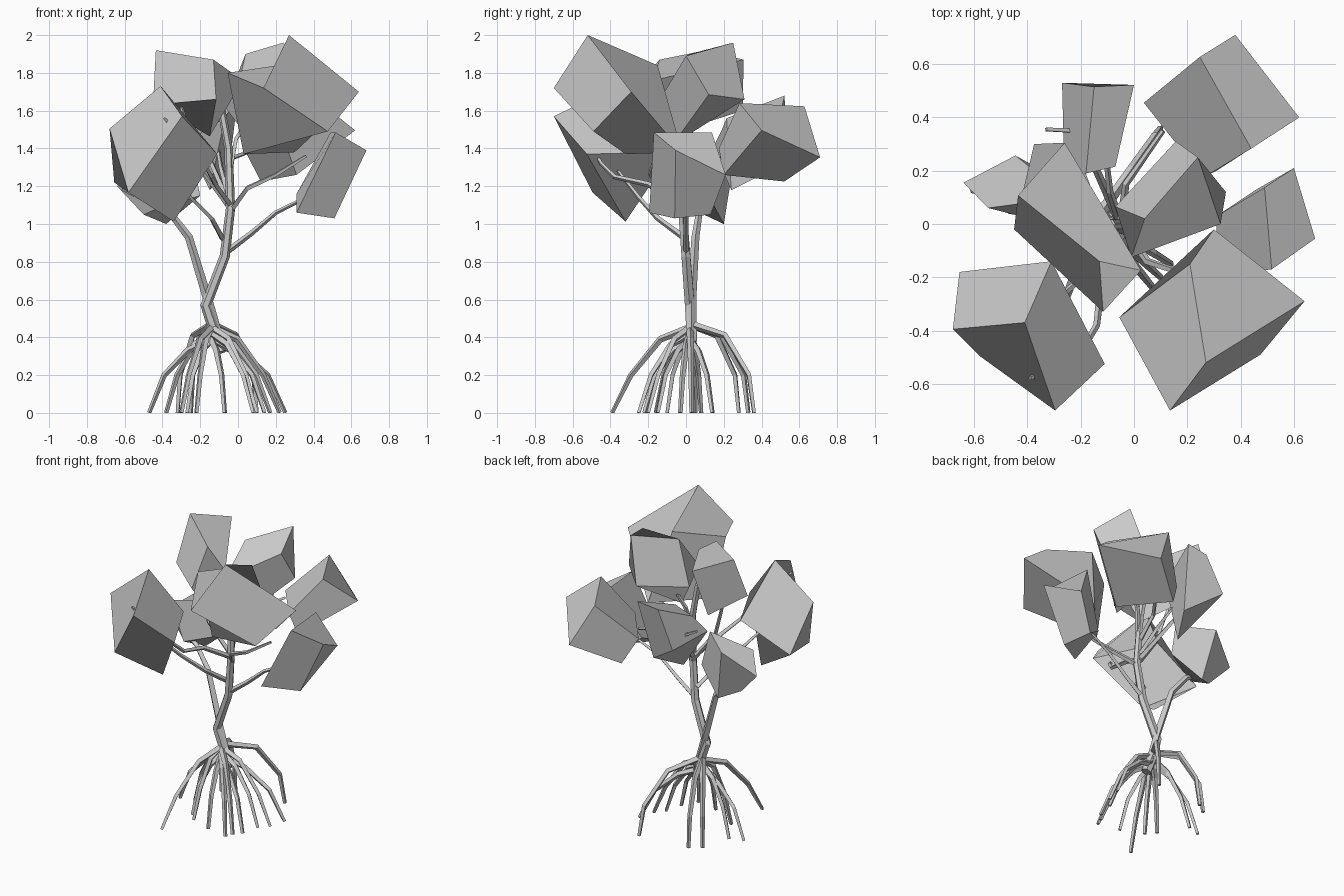
import bpy, bmesh
from mathutils import Vector

ROOT_TOP = Vector((-0.14, 0.02, 0.39))


def tube(name, points, r0, r1, res=0):
    """Tapered low-poly limb along a path, feet clamped to the ground."""
    cu = bpy.data.curves.new(name, 'CURVE')
    cu.dimensions = '3D'
    cu.bevel_depth = 1.0
    cu.bevel_resolution = res
    cu.use_fill_caps = True
    sp = cu.splines.new('POLY')
    sp.points.add(len(points) - 1)
    sp.use_smooth = False
    for i, p in enumerate(points):
        sp.points[i].co = (*p, 1)
        sp.points[i].radius = r0 + (r1 - r0) * i / (len(points) - 1)
    ob = bpy.data.objects.new(name, cu)
    bpy.context.collection.objects.link(ob)
    bpy.ops.object.select_all(action='DESELECT')
    ob.select_set(True)
    bpy.context.view_layer.objects.active = ob
    bpy.ops.object.convert(target='MESH')
    me = bpy.context.object.data
    for v in me.vertices:
        v.co.z = max(v.co.z, 0)
    for f in me.polygons:
        f.use_smooth = False


def leaf_block(name, near, far):
    """Irregular foliage block lofted between two four-point outlines."""
    bm = bmesh.new()
    a = [bm.verts.new(p) for p in near]
    b = [bm.verts.new(p) for p in far]
    bm.faces.new(a)
    bm.faces.new(b[::-1])
    for i in range(4):
        j = (i + 1) % 4
        bm.faces.new((a[i], b[i], b[j], a[j]))
    bmesh.ops.recalc_face_normals(bm, faces=bm.faces)
    me = bpy.data.meshes.new(name)
    bm.to_mesh(me)
    bm.free()
    bpy.context.collection.objects.link(bpy.data.objects.new(name, me))


# foliage
leaf_block("leaf_block_front_right",
           [(.27, -.52, 2.0), (.64, -.29, 1.70), (.475, -.49, 1.49), (.135, -.70, 1.72)],
           [(.21, -.15, 1.84), (.30, -.02, 1.38), (.03, -.32, 1.37), (-.055, -.35, 1.80)])
leaf_block("leaf_block_front_left",
           [(-.41, -.37, 1.73), (-.296, -.70, 1.57), (-.58, -.495, 1.167), (-.68, -.395, 1.505)],
           [(-.31, -.14, 1.38), (-.11, -.525, 1.37), (-.34, -.32, 1.013), (-.655, -.18, 1.22)])
leaf_block("leaf_block_top_left",
           [(-.435, .107, 1.92), (-.13, -.14, 1.87), (-.116, -.33, 1.66), (-.45, -.02, 1.63)],
           [(-.26, .305, 1.87), (.026, -.174, 1.76), (-.15, -.12, 1.464), (-.375, .30, 1.60)])
leaf_block("leaf_block_right",
           [(.517, -.17, 1.485), (.49, .137, 1.485), (.60, .21, 1.26), (.68, -.055, 1.39)],
           [(.31, -.195, 1.06), (.31, .03, 1.16), (.46, .13, 1.05), (.51, -.06, 1.03)])
leaf_block("leaf_block_top_middle",
           [(.04, .02, 1.90), (.24, .25, 1.96), (.325, 0, 1.89), (-.01, -.125, 1.68)],
           [(-.07, .065, 1.62), (.157, .31, 1.66), (.345, .12, 1.685), (.08, -.07, 1.42)])
leaf_block("leaf_block_back_right",
           [(.247, .627, 1.623), (.38, .71, 1.353), (.62, .40, 1.496), (.44, .283, 1.64)],
           [(.037, .455, 1.39), (.12, .52, 1.225), (.31, .20, 1.26), (.26, .174, 1.40)])
leaf_block("leaf_block_back",
           [(0, .522, 1.68), (-.15, .515, 1.66), (-.18, .19, 1.50), (-.07, .215, 1.56)],
           [(-.05, .42, 1.27), (-.27, .53, 1.42), (-.26, .14, 1.40), (-.15, .24, 1.18)])
leaf_block("leaf_block_left",
           [(-.64, .155, 1.20), (-.445, .257, 1.35), (-.25, .10, 1.38), (-.547, .06, 1.32)],
           [(-.50, .12, 1.05), (-.38, .20, 1.0), (-.20, .12, 1.15), (-.43, .03, 1.08)])

# trunk and side trunk
tube("trunk", [(-.09, .01, .32), (-.12, .03, .42), (-.17, .02, .57), (-.07, 0, .83),
               (-.04, -.02, 1.08), (-.05, 0, 1.40), (-.09, 0, 1.62)], .034, .02, 1)
tube("side_trunk", [(-.10, .03, .38), (-.16, .03, .60), (-.26, .05, .93), (-.36, .07, 1.06),
                    (-.61, .13, 1.19)], .028, .014)

# branches
branches = {
    "right": [(-.05, 0, .86), (.07, 0, .95), (.20, 0, 1.06), (.38, .02, 1.15)],
    "front_left": [(-.08, 0, .92), (-.14, -.15, 1.03), (-.25, -.25, 1.14), (-.36, -.36, 1.28)],
    "front_left_high": [(-.04, -.02, 1.10), (-.12, -.20, 1.21), (-.14, -.38, 1.25),
                        (-.18, -.45, 1.32), (-.39, -.58, 1.56)],
    "front_right": [(-.03, -.02, 1.08), (.05, -.14, 1.19), (.20, -.19, 1.26), (.36, -.16, 1.36)],
    "back_right": [(-.05, 0, 1.25), (-.03, .15, 1.35), (.11, .35, 1.40)],
    "back": [(-.05, 0, 1.15), (-.09, .12, 1.30), (-.11, .30, 1.42)],
    "left": [(-.05, 0, 1.12), (-.14, .20, 1.32), (-.22, .35, 1.44), (-.33, .355, 1.50)],
    "top": [(-.04, -.01, 1.30), (-.01, .02, 1.45), (.08, .05, 1.60)],
    "far_left": [(-.05, 0, 1.10), (-.20, -.03, 1.30), (-.30, 0, 1.62)],
}
for label, path in branches.items():
    tube("branch_" + label, path, .017, .009)

# arched stilt roots; the back ones spread early and drop steeply
feet = [(-.47, .05), (-.38, .08), (-.30, -.39), (-.27, -.10), (-.25, .33), (-.22, -.16),
        (-.07, -.22), (.08, -.25), (.10, -.20), (.14, -.15), (.17, -.03), (.22, .03),
        (.25, .14), (.10, .36), (-.32, .28)]
for i, (x, y) in enumerate(feet):
    back = y > .25
    lift = .08 if back else (i % 3) * .03
    foot = Vector((x, y, 0))
    flat = Vector((ROOT_TOP.x, ROOT_TOP.y, 0))
    path = [ROOT_TOP + Vector((0, 0, lift))]
    for t, z in ((.55 if back else .38, .33 + lift), (.92 if back else .76, .20), (1, 0)):
        path.append(flat.lerp(foot, t) + Vector((0, 0, z)))
    tube(f"root_{i + 1}", path, .021, .012)
